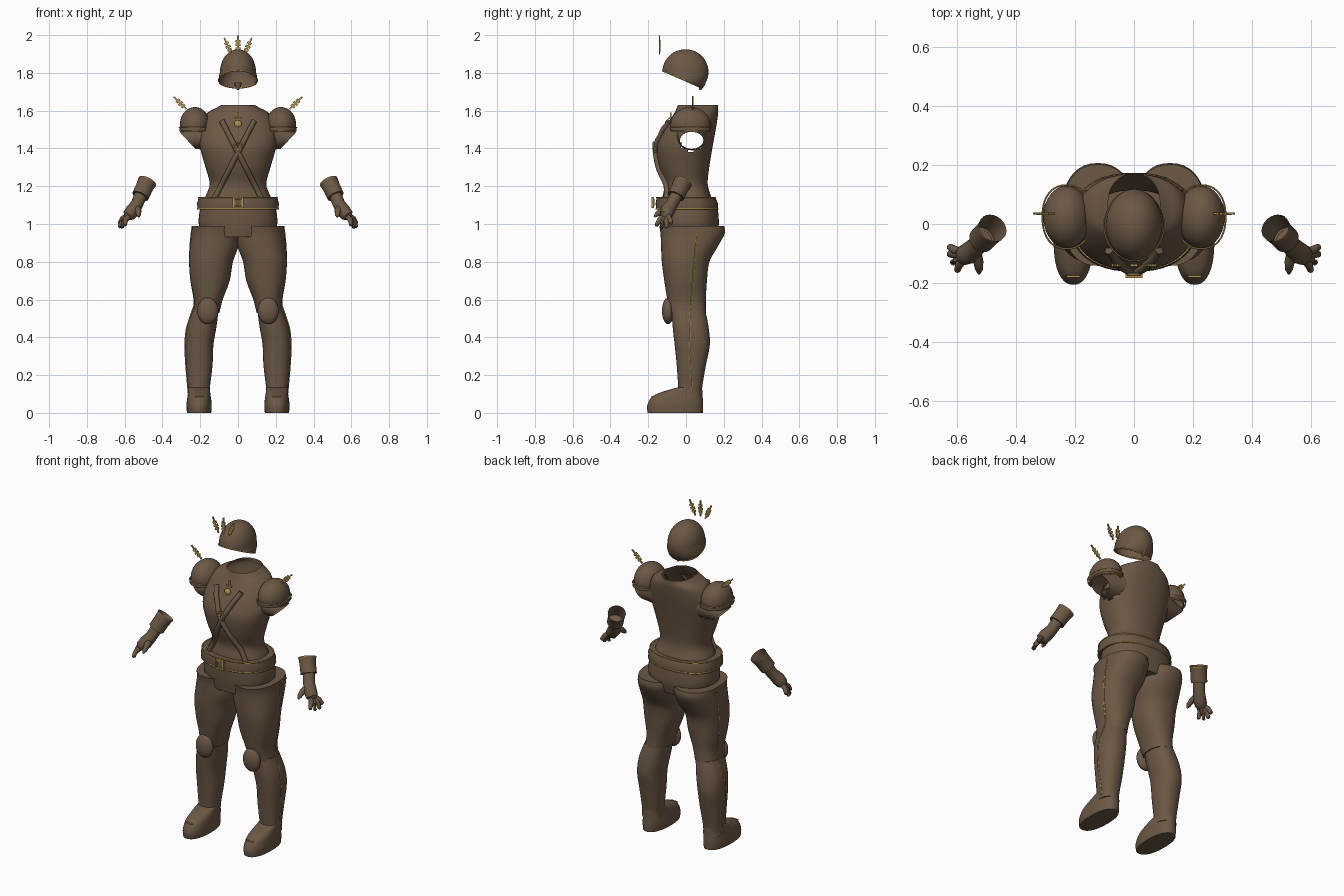
import bpy, bmesh, math
from mathutils import Vector, Matrix

old = bpy.data.objects.get("Cube")
if old:
    bpy.data.objects.remove(old, do_unlink=True)


def material(name, rgb):
    m = bpy.data.materials.new(name)
    m.use_nodes = True
    m.diffuse_color = (*rgb, 1)
    m.node_tree.nodes["Principled BSDF"].inputs["Base Color"].default_value = (*rgb, 1)
    return m


BROWN = material("brown cloth", (0.15, 0.098, 0.06))
GOLD = material("gold trim", (0.45, 0.30, 0.08))
SIDES = ((1, "left"), (-1, "right"))


def finish(name, bm, mat):
    bmesh.ops.recalc_face_normals(bm, faces=bm.faces)
    me = bpy.data.meshes.new(name)
    bm.to_mesh(me)
    bm.free()
    me.materials.append(mat)
    for p in me.polygons:
        p.use_smooth = True
    me.set_sharp_from_angle(angle=math.radians(38))
    ob = bpy.data.objects.new(name, me)
    bpy.context.collection.objects.link(ob)
    return ob


def skin(name, rings, mat, caps=(True, True), closed=False, keep=None):
    """Bridge a list of point rings into a surface."""
    bm = bmesh.new()
    vs = [[bm.verts.new(p) for p in r] for r in rings]
    n = len(vs[0])
    pairs = list(zip(vs, vs[1:])) + ([(vs[-1], vs[0])] if closed else [])
    for a, b in pairs:
        for i in range(n):
            j = (i + 1) % n
            quad = (a[i], a[j], b[j], b[i])
            if keep is None or keep(sum((v.co for v in quad), Vector()) / 4):
                bm.faces.new(quad)
    for on, ring in zip(caps, (vs[0], vs[-1])):
        if on and not closed:
            bm.faces.new(ring)
    return finish(name, bm, mat)


def dense(rows, steps=5):
    """Catmull-Rom smoothing of section rows (z, cx, cy, rx, ry)."""
    rows = [Vector(r) for r in rows]
    out = []
    for i in range(len(rows) - 1):
        a, b = rows[max(i - 1, 0)], rows[i]
        c, d = rows[i + 1], rows[min(i + 2, len(rows) - 1)]
        for k in range(steps):
            t = k / steps
            out.append(0.5 * (2 * b + (c - a) * t + (2 * a - 5 * b + 4 * c - d) * t * t
                              + (3 * b - a - 3 * c + d) * t ** 3))
    return out + [rows[-1]]


def on_section(row, ang, power=2.3):
    z, cx, cy, rx, ry = row
    c, s = math.cos(ang), math.sin(ang)
    f = lambda v: math.copysign(abs(v) ** (2 / power), v)
    return Vector((cx + rx * f(c), cy + ry * f(s), z))


def loft(name, rows, mat, s=1, caps=(True, True), keep=None, n=40):
    rings = []
    for r in rows:
        ring = [on_section(r, math.tau * i / n) for i in range(n)]
        rings.append([Vector((p.x * s, p.y, p.z)) for p in ring])
    return skin(name, rings, mat, caps, keep=keep)


def section(rows, z):
    return min(rows, key=lambda r: abs(r[0] - z))


def tube(name, pts, radii, mat, caps=(True, True), closed=False, n=10):
    pts = [Vector(p) for p in pts]
    if not isinstance(radii, (list, tuple)):
        radii = [radii] * len(pts)
    rings, m = [], len(pts)
    for i, p in enumerate(pts):
        a = pts[(i - 1) % m] if closed else pts[max(i - 1, 0)]
        b = pts[(i + 1) % m] if closed else pts[min(i + 1, m - 1)]
        d = (b - a).normalized()
        u = d.cross(Vector((0, 0, 1) if abs(d.z) < 0.9 else (0, 1, 0))).normalized()
        w = d.cross(u)
        rings.append([p + radii[i] * (u * math.cos(math.tau * k / n) + w * math.sin(math.tau * k / n))
                      for k in range(n)])
    return skin(name, rings, mat, caps, closed)


def boxes(name, parts, mat, frame=Matrix()):
    """One object from several (centre, size) boxes in a local frame."""
    bm = bmesh.new()
    for c, size in parts:
        bmesh.ops.create_cube(bm, size=1, matrix=frame @ Matrix.Translation(c) @ Matrix.Diagonal((*size, 1)))
    return finish(name, bm, mat)


def ball(name, centre, radii, mat, cut=None, flare=None):
    """Ellipsoid, optionally cut by a plane; returns the rim of the cut."""
    bm = bmesh.new()
    bmesh.ops.create_uvsphere(bm, u_segments=40, v_segments=24, radius=1,
                              matrix=Matrix.Translation(centre) @ Matrix.Diagonal((*radii, 1)))
    if cut:
        bmesh.ops.bisect_plane(bm, geom=bm.verts[:] + bm.edges[:] + bm.faces[:],
                               plane_co=cut[0], plane_no=cut[1], clear_inner=True)
    if flare:
        for v in bm.verts:
            v.co.x *= 1 + flare * max(0, centre[2] - v.co.z)
    rim = [v.co.copy() for v in bm.verts if v.is_boundary]
    rim.sort(key=lambda p: math.atan2(p.y - centre[1], p.x - centre[0]))
    finish(name, bm, mat)
    return rim


def spike(name, base, tilt):
    """Flat ornamental spike with stacked plates."""
    frame = Matrix.Translation(base) @ Matrix.Rotation(tilt, 4, "Y")
    parts = [((0, 0, 0.048), (0.008, 0.007, 0.096))]
    parts += [((0, 0, 0.026 + 0.019 * k), (0.028 - 0.004 * abs(k - 1), 0.008, 0.013)) for k in range(3)]
    boxes(name, parts, GOLD, frame)


# Torso shell with open neck and arm holes
torso = dense([(1.08, 0, 0.012, 0.19, 0.142), (1.14, 0, 0.005, 0.175, 0.13), (1.21, 0, 0, 0.15, 0.115),
               (1.30, 0, -0.01, 0.172, 0.133), (1.40, 0, -0.008, 0.2, 0.147), (1.47, 0, 0.01, 0.205, 0.142),
               (1.54, 0, 0.036, 0.19, 0.128), (1.59, 0, 0.055, 0.16, 0.115), (1.615, 0, 0.06, 0.115, 0.109),
               (1.63, 0, 0.063, 0.088, 0.106)])
loft("torso", torso, BROWN, caps=(False, False), n=64,
     keep=lambda c: abs(c.x) < 0.11 or ((c.y - 0.03) / 0.067) ** 2 + ((c.z - 1.445) / 0.055) ** 2 > 1)

# Pelvis, belt and buckle
loft("pelvis", dense([(0.93, 0, 0.015, 0.17, 0.145), (1.0, 0, 0.018, 0.208, 0.156),
                      (1.10, 0, 0.012, 0.198, 0.155)]), BROWN)
belt = [(1.08, 0, 0.005, 0.214, 0.163), (1.11, 0, 0.004, 0.217, 0.165), (1.14, 0, 0.0, 0.208, 0.155)]
loft("belt", belt, BROWN)
for row, label in ((belt[0], "lower"), (belt[2], "upper")):
    tube(label + "_belt_trim", [on_section(row, math.tau * i / 48) for i in range(48)],
         0.004, GOLD, closed=True, n=6)
boxes("buckle_frame", [((k * 0.024, -0.176, 1.114), (0.009, 0.014, 0.058)) for k in (-1, 1)]
      + [((0, -0.176, 1.114 + k * 0.025), (0.057, 0.014, 0.009)) for k in (-1, 1)], GOLD)
boxes("buckle_centre", [((0, -0.172, 1.114), (0.036, 0.012, 0.036))], BROWN)

# Crossed chest straps, ring and pendant
for s, side in SIDES:
    path = []
    for i in range(22):
        t = i / 21
        x, z = -0.085 + 0.215 * t, 1.545 - 0.42 * t
        row = section(torso, z)
        front = on_section(row, -math.acos((abs(x) / row[3]) ** 1.15))
        path.append((s * x, front.y - 0.006, z))
    tube(side + "_chest_strap", path, 0.015, BROWN)
tube("strap_ring", [(0.02 * math.cos(a), -0.172, 1.412 + 0.02 * math.sin(a))
                    for a in (math.tau * i / 20 for i in range(20))], 0.005, GOLD, closed=True, n=6)
ball("pendant", (0, -0.1, 1.53), (0.02, 0.012, 0.02), GOLD)
boxes("pendant_bar", [((0, -0.088, 1.56), (0.036, 0.008, 0.01)), ((0, -0.08, 1.57), (0.008, 0.008, 0.04))], GOLD)

# Helmet with rim, nape point and crest
rim = ball("helmet", (0, -0.003, 1.805), (0.095, 0.122, 0.12), BROWN,
           ((0, -0.125, 1.812), (0, 0.09, 0.205)), flare=3.5)
tube("helmet_trim", rim, 0.004, GOLD, closed=True, n=6)
tube("nape_point", [(0, 0.085, 1.745), (0, 0.075, 1.71)], [0.02, 0.006], BROWN)
for k, label in ((-1, "right"), (0, "middle"), (1, "left")):
    spike(label + "_crest_spike", (k * 0.034, -0.14, 1.903 - 0.005 * abs(k)), 0.42 * k)

# Leg sections
thigh = dense([(0.99, 0.122, 0.03, 0.123, 0.172), (0.95, 0.123, 0.035, 0.124, 0.17),
               (0.88, 0.127, 0.018, 0.128, 0.15), (0.80, 0.143, -0.002, 0.116, 0.126),
               (0.70, 0.148, -0.002, 0.104, 0.113), (0.60, 0.157, 0.003, 0.076, 0.102),
               (0.53, 0.168, 0.01, 0.07, 0.095)])
calf = dense([(0.54, 0.172, 0.013, 0.069, 0.09), (0.45, 0.193, 0.025, 0.078, 0.095),
              (0.36, 0.205, 0.033, 0.075, 0.093), (0.25, 0.205, 0.028, 0.07, 0.077),
              (0.13, 0.207, 0.022, 0.058, 0.063), (0.08, 0.207, 0.022, 0.058, 0.063)])
foot = dense([(0.0, 0.206, -0.057, 0.064, 0.146), (0.04, 0.206, -0.057, 0.067, 0.148),
              (0.085, 0.206, -0.046, 0.062, 0.134), (0.112, 0.206, -0.018, 0.058, 0.105),
              (0.135, 0.207, 0.02, 0.057, 0.064)])

FINGERS = {"little": (0.63, -0.076, 1.0), "ring": (0.63, -0.102, 0.98),
           "middle": (0.617, -0.132, 0.977), "index": (0.602, -0.16, 0.99)}

for s, side in SIDES:
    flip = lambda pts: [(s * p[0], p[1], p[2]) for p in pts]

    # Legs, knee pads, feet and side piping
    loft(side + "_thigh", thigh, BROWN, s)
    loft(side + "_calf", calf, BROWN, s)
    loft(side + "_foot", foot, BROWN, s)
    ball(side + "_knee_pad", (s * 0.16, -0.095, 0.54), (0.056, 0.032, 0.07), BROWN)
    boxes(side + "_toe_clasp", [((s * 0.206, -0.178, 0.086), (0.045, 0.008, 0.006))], GOLD)
    piping = []
    for rows, top, end in ((thigh, 0.055, 0.02), (calf, 0.02, 0.03)):
        for i, r in enumerate(rows[3:-3]):
            y = top + (end - top) * i / len(rows[3:-3])
            piping.append(on_section(r, math.asin((y - r[2]) / r[4])))
    tube(side + "_leg_piping", flip(piping), 0.004, GOLD, n=6)

    # Open sleeve, shoulder pad and shoulder spike
    rings = []
    for k in range(7):
        t = k / 6
        c = Vector((0.15, 0.03, 1.475)).lerp(Vector((0.268, 0.03, 1.443)), t)
        up = Vector((0, 0, 0.085)).lerp(Vector((0.042, 0, 0.045)), t)
        wide = 0.088 - 0.026 * t
        ring = [c + up * math.cos(a) + Vector((0, wide * math.sin(a), 0))
                for a in (math.tau * i / 32 for i in range(32))]
        rings.append(flip(ring))
    skin(side + "_sleeve", rings, BROWN, caps=(False, False))
    edge = ball(side + "_shoulder_pad", (s * 0.228, 0.024, 1.525), (0.08, 0.106, 0.094), BROWN,
                ((0, 0, 1.49), (0, 0, 1)))
    tube(side + "_pad_trim", edge, 0.0035, GOLD, closed=True, n=6)
    band = [(z, 0.228, 0.024, 0.083, 0.108) for z in (1.492, 1.512)]
    loft(side + "_pad_band", band, BROWN, s, caps=(False, False))
    tube(side + "_band_trim", flip([on_section(band[1], math.tau * i / 40) for i in range(40)]),
         0.003, GOLD, closed=True, n=6)
    spike(side + "_shoulder_spike", (s * 0.272, 0.035, 1.607), s * 0.8)

    # Gloves with open cuffs
    cuff = flip([(0.48, -0.014, 1.225), (0.497, -0.033, 1.19), (0.517, -0.053, 1.148)])
    tube(side + "_cuff", cuff, [0.05, 0.046, 0.046], BROWN, caps=(False, True), n=24)
    tube(side + "_cuff_trim", cuff[:1] + [tuple(Vector(cuff[0]).lerp(Vector(cuff[1]), 0.1))],
         0.051, GOLD, caps=(False, False), n=24)
    tube(side + "_palm", flip([(0.515, -0.05, 1.152), (0.535, -0.075, 1.105), (0.558, -0.098, 1.07),
                               (0.578, -0.106, 1.045), (0.588, -0.108, 1.03)]),
         [0.034, 0.033, 0.038, 0.034, 0.018], BROWN, n=16)
    for finger, tip in FINGERS.items():
        tip = Vector(tip)
        root = Vector((0.568, -0.104, 1.06)).lerp(tip, 0.25)
        bend = root.lerp(tip, 0.5) + Vector((0.005, 0, 0.006))
        tube(f"{side}_{finger}_finger", flip([root, bend, root.lerp(tip, 0.92), tip]),
             [0.015, 0.014, 0.011, 0.005], BROWN)
    tube(side + "_thumb", flip([(0.54, -0.085, 1.09), (0.528, -0.13, 1.07), (0.526, -0.155, 1.05),
                                (0.526, -0.168, 1.038)]), [0.02, 0.017, 0.013, 0.005], BROWN)
